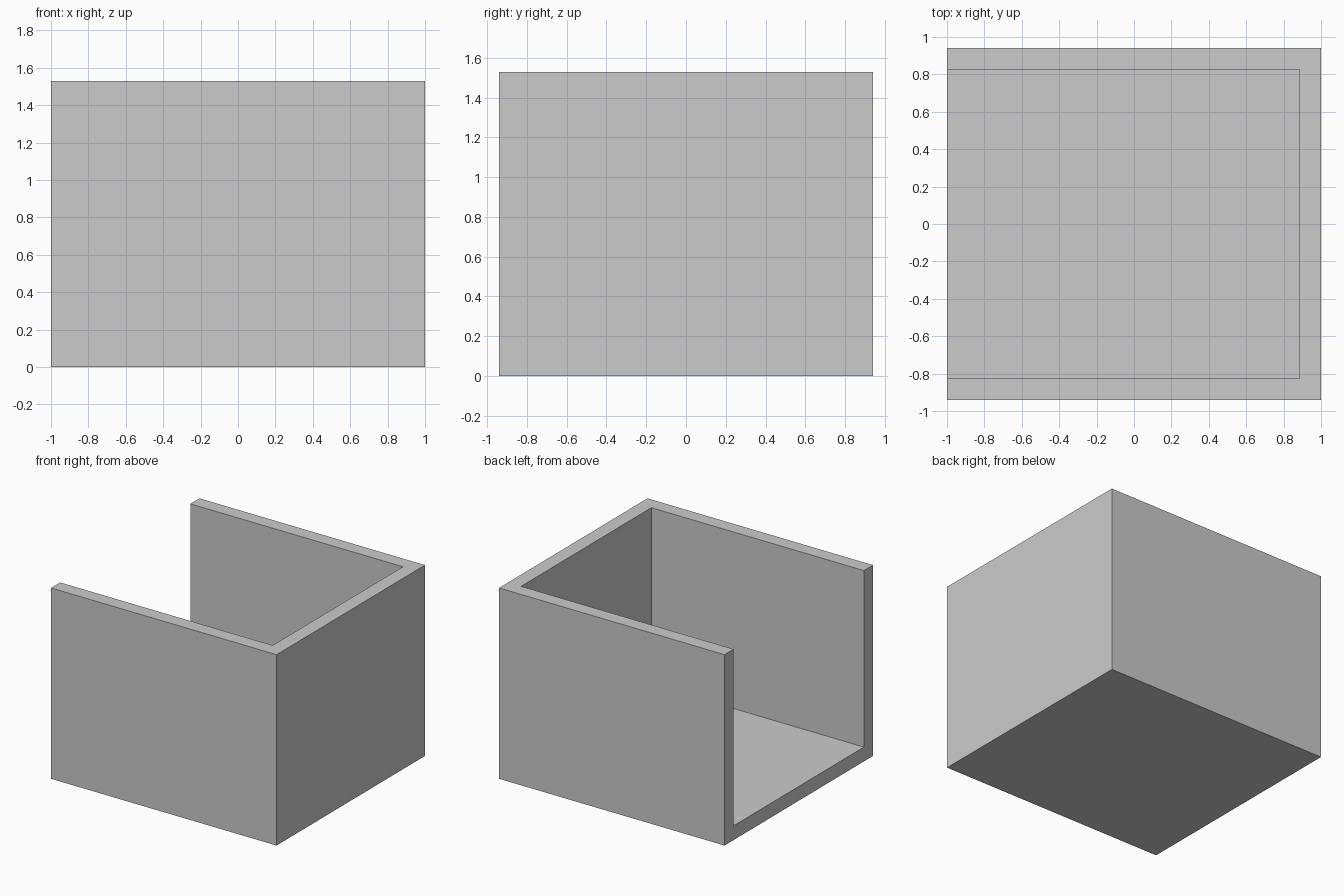
import bpy

if "Cube" in bpy.data.objects:
    bpy.data.objects.remove(bpy.data.objects["Cube"])

LENGTH, WIDTH, HEIGHT, WALL = 2.0, 1.88, 1.53, 0.115


def box(name, lo, hi):
    centre = [(a + b) / 2 for a, b in zip(lo, hi)]
    bpy.ops.mesh.primitive_cube_add(size=1, location=centre)
    ob = bpy.context.object
    ob.name = name
    ob.scale = [b - a for a, b in zip(lo, hi)]
    bpy.ops.object.transform_apply(location=True, rotation=False, scale=True)
    return ob


# Cavity: open at the top and on the -x side
cavity = box("cavity_cutter",
             (-LENGTH / 2 - 0.2, -WIDTH / 2 + WALL, WALL),
             (LENGTH / 2 - WALL, WIDTH / 2 - WALL, HEIGHT + 0.2))
cavity.hide_render = True

# Open box: floor and three walls in one solid
shell = box("open_box",
            (-LENGTH / 2, -WIDTH / 2, 0),
            (LENGTH / 2, WIDTH / 2, HEIGHT))
cut = shell.modifiers.new("hollow", 'BOOLEAN')
cut.operation = 'DIFFERENCE'
cut.solver = 'EXACT'
cut.object = cavity
bpy.ops.object.modifier_apply(modifier=cut.name)
bpy.data.objects.remove(cavity, do_unlink=True)
